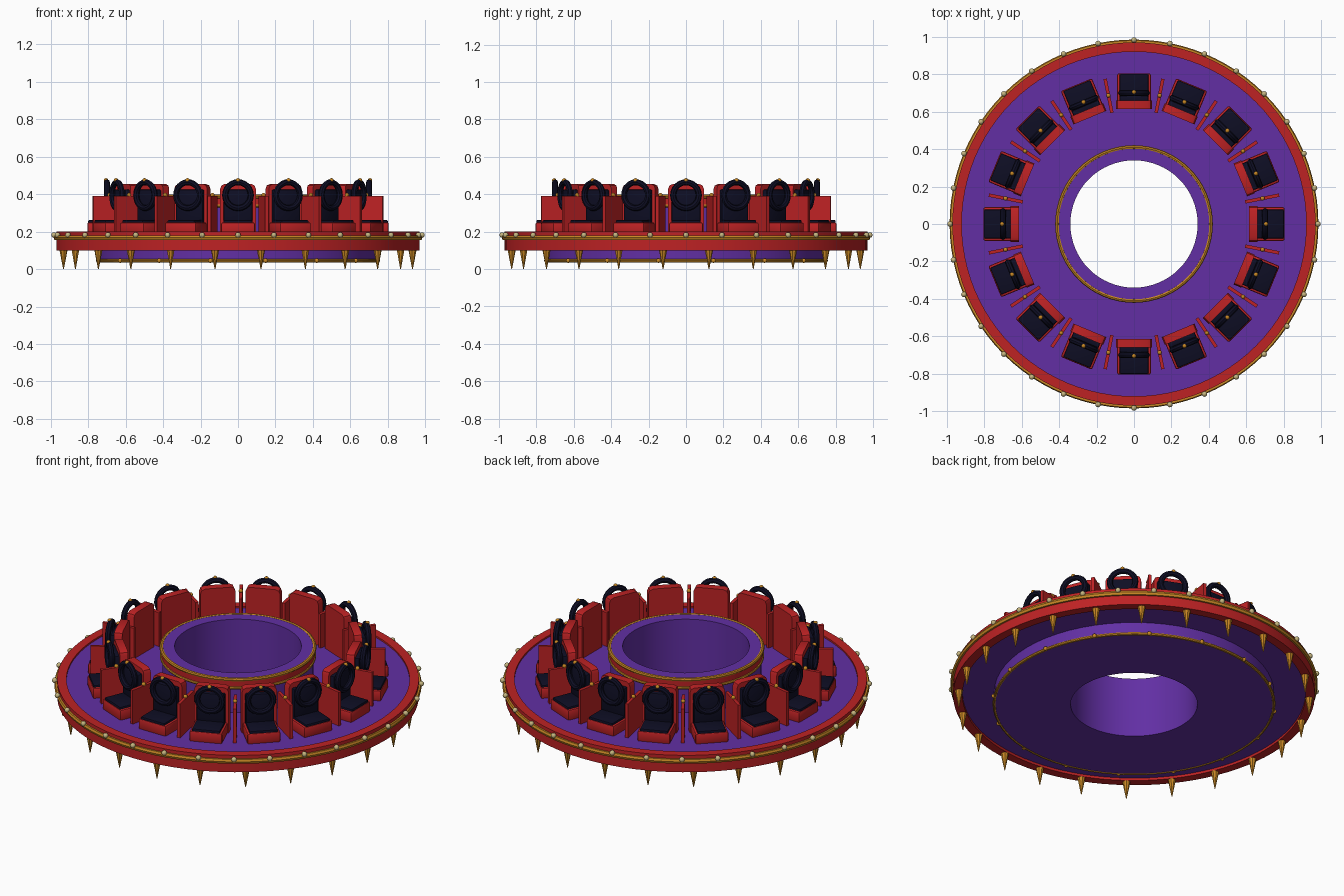
import bpy, bmesh, math
from mathutils import Matrix, Vector

if "Cube" in bpy.data.objects:
    bpy.data.objects.remove(bpy.data.objects["Cube"])


def mat(name, r, g, b):
    m = bpy.data.materials.new(name)
    lin = [((c / 255 + 0.055) / 1.055) ** 2.4 for c in (r, g, b)]
    m.diffuse_color = (*lin, 1)
    m.use_nodes = True
    m.node_tree.nodes["Principled BSDF"].inputs["Base Color"].default_value = m.diffuse_color
    return m


RED = mat("red", 190, 34, 36)
PURPLE = mat("purple", 98, 47, 164)
GOLD = mat("gold", 200, 135, 36)
NAVY = mat("navy", 14, 14, 36)
BEIGE = mat("pale_brass", 198, 182, 128)


def finish(name, bm, material, smooth=True):
    bmesh.ops.recalc_face_normals(bm, faces=bm.faces)
    me = bpy.data.meshes.new(name)
    bm.to_mesh(me)
    bm.free()
    me.materials.append(material)
    ob = bpy.data.objects.new(name, me)
    bpy.context.collection.objects.link(ob)
    if smooth:
        bpy.ops.object.select_all(action='DESELECT')
        ob.select_set(True)
        bpy.context.view_layer.objects.active = ob
        bpy.ops.object.shade_smooth_by_angle(angle=math.radians(35))
    return ob


def lathe(name, profile, material, n=64):
    """Closed (r, z) profile turned about z."""
    bm = bmesh.new()
    rings = [[bm.verts.new((r * math.cos(2 * math.pi * i / n), r * math.sin(2 * math.pi * i / n), z))
              for r, z in profile] for i in range(n)]
    k = len(profile)
    for i in range(n):
        a, b = rings[i], rings[(i + 1) % n]
        for j in range(k):
            bm.faces.new((a[j], b[j], b[(j + 1) % k], a[(j + 1) % k]))
    return finish(name, bm, material)


def hoop(name, r, z, t, material, n=64):
    pts = [(r + t * math.cos(a * math.pi / 4), z + t * math.sin(a * math.pi / 4)) for a in range(8)]
    return lathe(name, pts, material, n)


def box(name, x0, x1, w, z0, z1, material, bevel=0.0):
    """Box along the +x radius, centred on y = 0."""
    bm = bmesh.new()
    bmesh.ops.create_cube(bm, size=1, matrix=Matrix.Translation(((x0 + x1) / 2, 0, (z0 + z1) / 2))
                          @ Matrix.Diagonal((x1 - x0, w, z1 - z0, 1)))
    if bevel:
        bmesh.ops.bevel(bm, geom=bm.edges[:], offset=bevel, segments=2, profile=0.5, affect='EDGES')
    return finish(name, bm, material)


def ball(name, x, z, r, material):
    bm = bmesh.new()
    bmesh.ops.create_uvsphere(bm, u_segments=10, v_segments=6, radius=r,
                              matrix=Matrix.Translation((x, 0, z)))
    return finish(name, bm, material)


def around(ob, n, offset=0.0):
    """Repeat an object n times about z, sharing its mesh."""
    for i in range(n):
        c = ob if i == 0 else ob.copy()
        if i:
            bpy.context.collection.objects.link(c)
        c.rotation_euler.z = math.radians(offset) + 2 * math.pi * i / n


# Deck, lower drum and central hub
lathe("deck", [(0.34, 0.04), (0.75, 0.04), (0.75, 0.115), (0.93, 0.115), (0.93, 0.19),
               (0.405, 0.19), (0.405, 0.395), (0.34, 0.395)], PURPLE)
lathe("outer_rim", [(0.92, 0.10), (0.97, 0.10), (0.97, 0.20), (0.92, 0.20)], RED, 96)
lathe("rim_band", [(0.96, 0.155), (0.98, 0.155), (0.985, 0.168), (0.98, 0.18), (0.96, 0.18)], GOLD, 96)
hoop("hub_top_hoop", 0.41, 0.388, 0.011, GOLD)
lathe("hub_band", [(0.40, 0.345), (0.412, 0.345), (0.412, 0.38), (0.40, 0.38)], RED)
hoop("hub_lower_hoop", 0.41, 0.338, 0.009, GOLD)
hoop("drum_hoop", 0.75, 0.045, 0.009, GOLD)
around(ball("drum_bead", 0.757, 0.045, 0.012, GOLD), 16, 11.25)

# Rim studs and hanging spikes
around(ball("rim_stud", 0.983, 0.182, 0.015, BEIGE), 32)
bm = bmesh.new()
bmesh.ops.create_cone(bm, cap_ends=True, segments=8, radius1=0.002, radius2=0.022, depth=0.103,
                      matrix=Matrix.Translation((0.94, 0, 0.0515)))
around(finish("spike", bm, GOLD, False), 24, 7.5)

# Seats facing outwards
around(box("seat_base", 0.62, 0.805, 0.18, 0.185, 0.25, RED, 0.01), 16)
around(box("seat_cushion", 0.65, 0.80, 0.155, 0.24, 0.262, NAVY, 0.006), 16)
bm = bmesh.new()
outline = [(-0.095, 0.19), (0.095, 0.19), (0.095, 0.43), (0.088, 0.447), (0.07, 0.455),
           (-0.07, 0.455), (-0.088, 0.447), (-0.095, 0.43)]
f = bm.faces.new([bm.verts.new((0.615, y, z)) for y, z in outline])
new = bmesh.ops.extrude_face_region(bm, geom=[f])["geom"]
bmesh.ops.translate(bm, verts=[v for v in new if isinstance(v, bmesh.types.BMVert)], vec=(0.045, 0, 0))
around(finish("seat_back", bm, RED), 16)
around(box("back_pad", 0.65, 0.685, 0.155, 0.25, 0.425, NAVY, 0.008), 16)

# Restraint ring standing in front of each backrest
bm = bmesh.new()
N, K, R, T = 24, 8, 0.069, 0.016
grid = [[bm.verts.new((0.70 + T * math.sin(2 * math.pi * j / K),
                       (R + T * math.cos(2 * math.pi * j / K)) * math.cos(2 * math.pi * i / N),
                       0.395 + (R + T * math.cos(2 * math.pi * j / K)) * math.sin(2 * math.pi * i / N)))
         for j in range(K)] for i in range(N)]
for i in range(N):
    for j in range(K):
        a, b = grid[i], grid[(i + 1) % N]
        bm.faces.new((a[j], b[j], b[(j + 1) % K], a[(j + 1) % K]))
around(finish("restraint_ring", bm, NAVY), 16)
around(ball("restraint_bead", 0.705, 0.474, 0.012, GOLD), 16)

# Dividers between the seats
around(box("divider", 0.605, 0.79, 0.018, 0.185, 0.39, RED), 16, 11.25)
around(ball("divider_bead", 0.70, 0.395, 0.012, GOLD), 16, 11.25)
